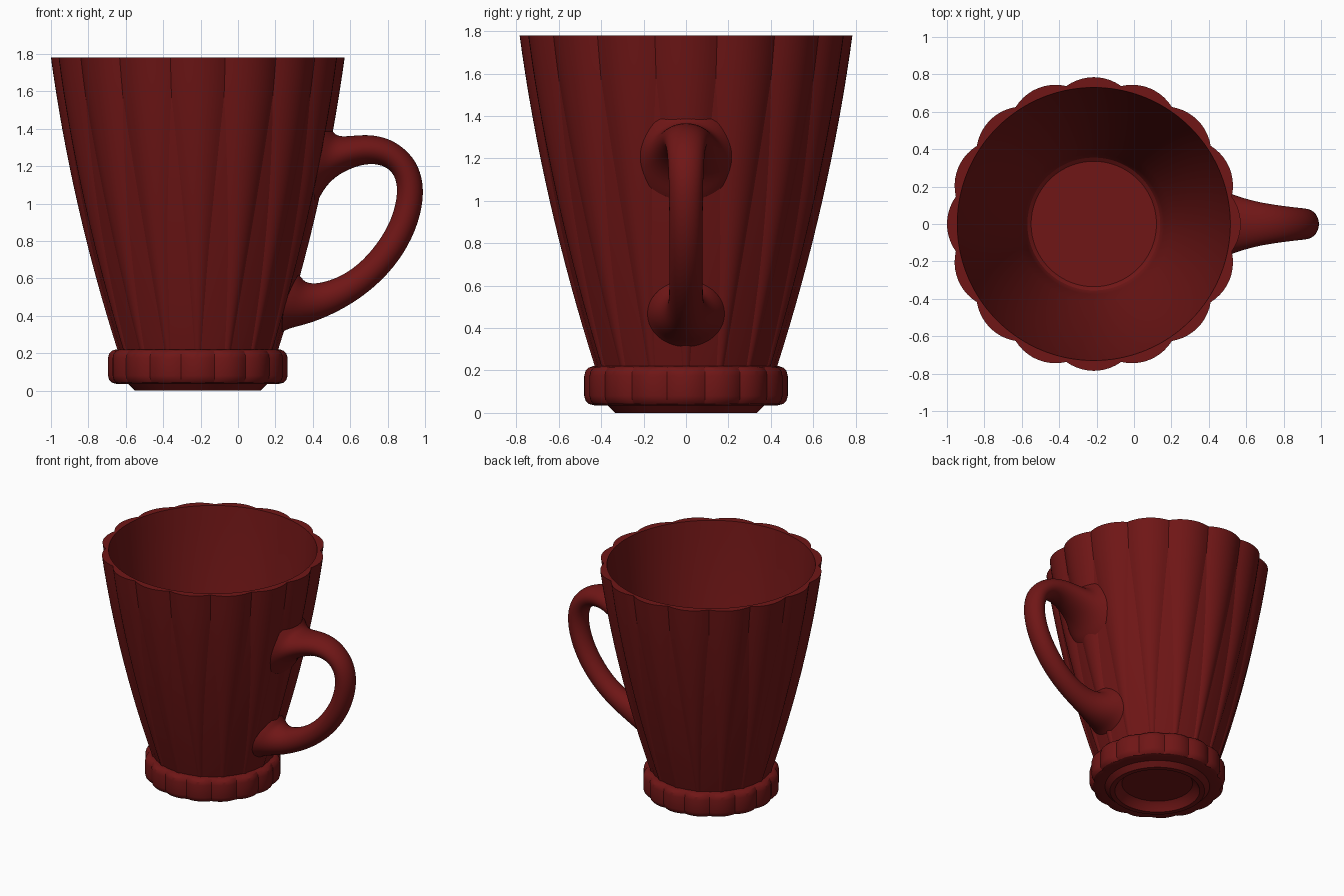
import bpy, bmesh, math

if "Cube" in bpy.data.objects:
    bpy.data.objects.remove(bpy.data.objects["Cube"])

CX = -0.215          # axis of the cup
LOBES = 16
FULL = 180 / LOBES   # half angle of a full-width lobe

red = bpy.data.materials.new("dark_red_glaze")
red.diffuse_color = (0.16, 0.008, 0.008, 1)
red.use_nodes = True
red.node_tree.nodes["Principled BSDF"].inputs["Base Color"].default_value = red.diffuse_color


def finish(name, bm, angle):
    bmesh.ops.remove_doubles(bm, verts=bm.verts, dist=0.0002)
    bmesh.ops.recalc_face_normals(bm, faces=bm.faces)
    me = bpy.data.meshes.new(name)
    bm.to_mesh(me)
    bm.free()
    ob = bpy.data.objects.new(name, me)
    bpy.context.collection.objects.link(ob)
    me.materials.append(red)
    bpy.ops.object.select_all(action='DESELECT')
    ob.select_set(True)
    bpy.context.view_layer.objects.active = ob
    bpy.ops.object.shade_smooth_by_angle(angle=math.radians(angle))
    return ob


def bridge(bm, loops):
    for A, B in zip(loops, loops[1:]):
        n = len(A)
        for i in range(n):
            j = (i + 1) % n
            bm.faces.new((A[i], A[j], B[j], B[i]))


def fluted_loop(bm, peak, z, half=FULL, h=0.0):
    """Ring of lobes: each bulges h above the base circle over +-half degrees."""
    out = []
    for k in range(LOBES):
        pts = [(s / 5 * half, h * (1 - (s / 5) ** 2)) for s in range(-5, 6)]
        pts.append((FULL, 0))
        for a, d in pts:
            t = math.radians(a + k * 2 * FULL)
            r = peak - h + d
            out.append(bm.verts.new((CX + r * math.cos(t), r * math.sin(t), z)))
    return out


def wall(z):
    t = (z - 0.22) / 1.56
    return 0.43 + 0.355 * t + 0.142 * t * (1 - t)


# Cup body: petals that taper downward, flat rim, smooth round inside
bm = bmesh.new()
loops = []
heights = [0.12, 0.22] + [0.22 + 1.36 * i / 14 for i in range(1, 15)] + [1.68, 1.78]
for z in heights:
    half = min(FULL, 2.5 + (FULL - 2.5) * max(0, z - 0.22) / 1.36)
    loops.append(fluted_loop(bm, wall(z), z, half, 0.033 * half / FULL))
for i in range(13):
    z = 1.78 - i * 0.13
    loops.append(fluted_loop(bm, wall(z) - 0.055, z))
for r, z in [(0.368, 0.18), (0.355, 0.155), (0.335, 0.14)]:
    loops.append(fluted_loop(bm, r, z))
bridge(bm, loops)
bm.faces.new(loops[-1])
bm.faces.new(loops[0])
finish("cup_body", bm, 20)

# Base: recessed underside, foot and scalloped collar
bm = bmesh.new()
profile = [(0.25, 0.06, 0), (0.275, 0.04, 0), (0.30, 0, 0), (0.335, 0, 0),
           (0.37, 0.035, 0), (0.435, 0.036, 0.012), (0.46, 0.043, 0.016),
           (0.474, 0.058, 0.019), (0.48, 0.08, 0.02), (0.48, 0.175, 0.02),
           (0.474, 0.198, 0.019), (0.46, 0.213, 0.016), (0.44, 0.22, 0.01),
           (0.40, 0.22, 0)]
loops = [fluted_loop(bm, r, z, FULL, h) for r, z, h in profile]
bridge(bm, loops)
bm.faces.new(loops[0])
finish("base_collar", bm, 28)

# Handle sections: outer x, z, inner x, z, half width, wrap around the cup
sections = [
    (.485, 1.42, .415, 1.00, .24, 1), (.51, 1.385, .437, 1.03, .215, 1),
    (.535, 1.36, .465, 1.085, .175, .5), (.60, 1.362, .53, 1.155, .145, 0),
    (.70, 1.372, .66, 1.212, .115, 0), (.81, 1.35, .755, 1.212, .10, 0),
    (.90, 1.29, .815, 1.18, .09, 0), (.968, 1.205, .845, 1.13, .085, 0),
    (1.0, 1.07, .853, 1.055, .081, 0), (.97, .90, .83, .94, .08, 0),
    (.89, .73, .77, .82, .08, 0), (.77, .585, .67, .695, .08, 0),
    (.63, .475, .56, .615, .08, 0), (.50, .405, .46, .58, .087, 0),
    (.40, .365, .405, .573, .11, 0), (.33, .345, .36, .58, .14, .5),
    (.27, .33, .342, .605, .17, 1), (.235, .31, .325, .625, .185, 1)]
bm = bmesh.new()
loops = []
N = 20
for ox, oz, ix, iz, w, wrap in sections:
    loop = []
    for i in range(N):
        t = 2 * math.pi * i / N
        c, y = math.cos(t) / 2, w * math.sin(t)
        x = (ox + ix) / 2 + (ox - ix) * c - wrap * 0.8 * y * y
        loop.append(bm.verts.new((x, y, (oz + iz) / 2 + (oz - iz) * c)))
    loops.append(loop)
bridge(bm, loops)
handle = finish("handle", bm, 80)
sub = handle.modifiers.new("smooth", 'SUBSURF')
sub.levels = sub.render_levels = 2
